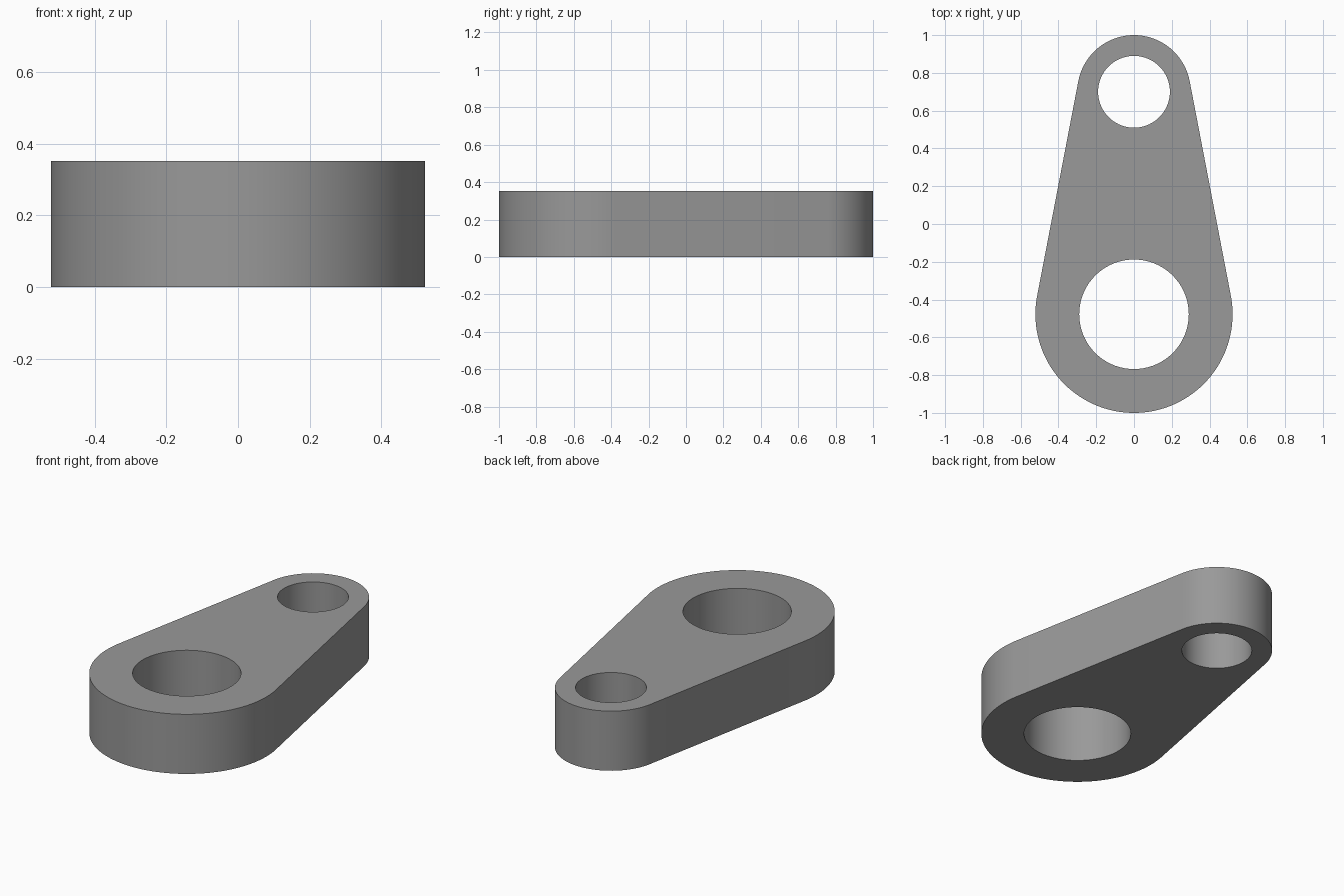
import bpy, bmesh, math
from mathutils import Vector

if "Cube" in bpy.data.objects:
    bpy.data.objects.remove(bpy.data.objects["Cube"])

HEIGHT = 0.352
BIG_Y, BIG_R, BIG_HOLE = -0.478, 0.522, 0.29
SMALL_Y, SMALL_R, SMALL_HOLE = 0.70, 0.30, 0.19


def arc(cy, r, start, end, steps):
    """Points on an arc centred on the y axis, both ends included."""
    return [(r * math.cos(start + (end - start) * i / steps),
             cy + r * math.sin(start + (end - start) * i / steps))
            for i in range(steps + 1)]


def add_loop(bm, points):
    verts = [bm.verts.new((x, y, 0)) for x, y in points]
    return [bm.edges.new((v, verts[(i + 1) % len(verts)])) for i, v in enumerate(verts)]


# Outline: two round ends joined by their common tangents
tilt = math.asin((BIG_R - SMALL_R) / (SMALL_Y - BIG_Y))
outline = (arc(SMALL_Y, SMALL_R, tilt, math.pi - tilt, 48)
           + arc(BIG_Y, BIG_R, math.pi - tilt, 2 * math.pi + tilt, 72))

bm = bmesh.new()
edges = add_loop(bm, outline)

# Two round through holes
for cy, r in ((BIG_Y, BIG_HOLE), (SMALL_Y, SMALL_HOLE)):
    edges += add_loop(bm, arc(cy, r, 0, 2 * math.pi, 72)[:-1])

# Fill the flat face and extrude it to full thickness
bmesh.ops.triangle_fill(bm, edges=edges, use_beauty=True, normal=Vector((0, 0, 1)))
top = bmesh.ops.extrude_face_region(bm, geom=bm.faces[:], use_keep_orig=True)
bmesh.ops.translate(bm, vec=(0, 0, HEIGHT),
                    verts=[g for g in top["geom"] if isinstance(g, bmesh.types.BMVert)])
bmesh.ops.recalc_face_normals(bm, faces=bm.faces[:])

mesh = bpy.data.meshes.new("link_plate")
bm.to_mesh(mesh)
bm.free()
plate = bpy.data.objects.new("link_plate", mesh)
bpy.context.collection.objects.link(plate)

# Plain grey metal
grey = bpy.data.materials.new("grey_metal")
grey.diffuse_color = (0.32, 0.32, 0.32, 1)
grey.use_nodes = True
grey.node_tree.nodes["Principled BSDF"].inputs["Base Color"].default_value = grey.diffuse_color
mesh.materials.append(grey)

# Smooth round walls with sharp rims
bpy.context.view_layer.objects.active = plate
plate.select_set(True)
bpy.ops.object.shade_smooth_by_angle(angle=math.radians(30))
